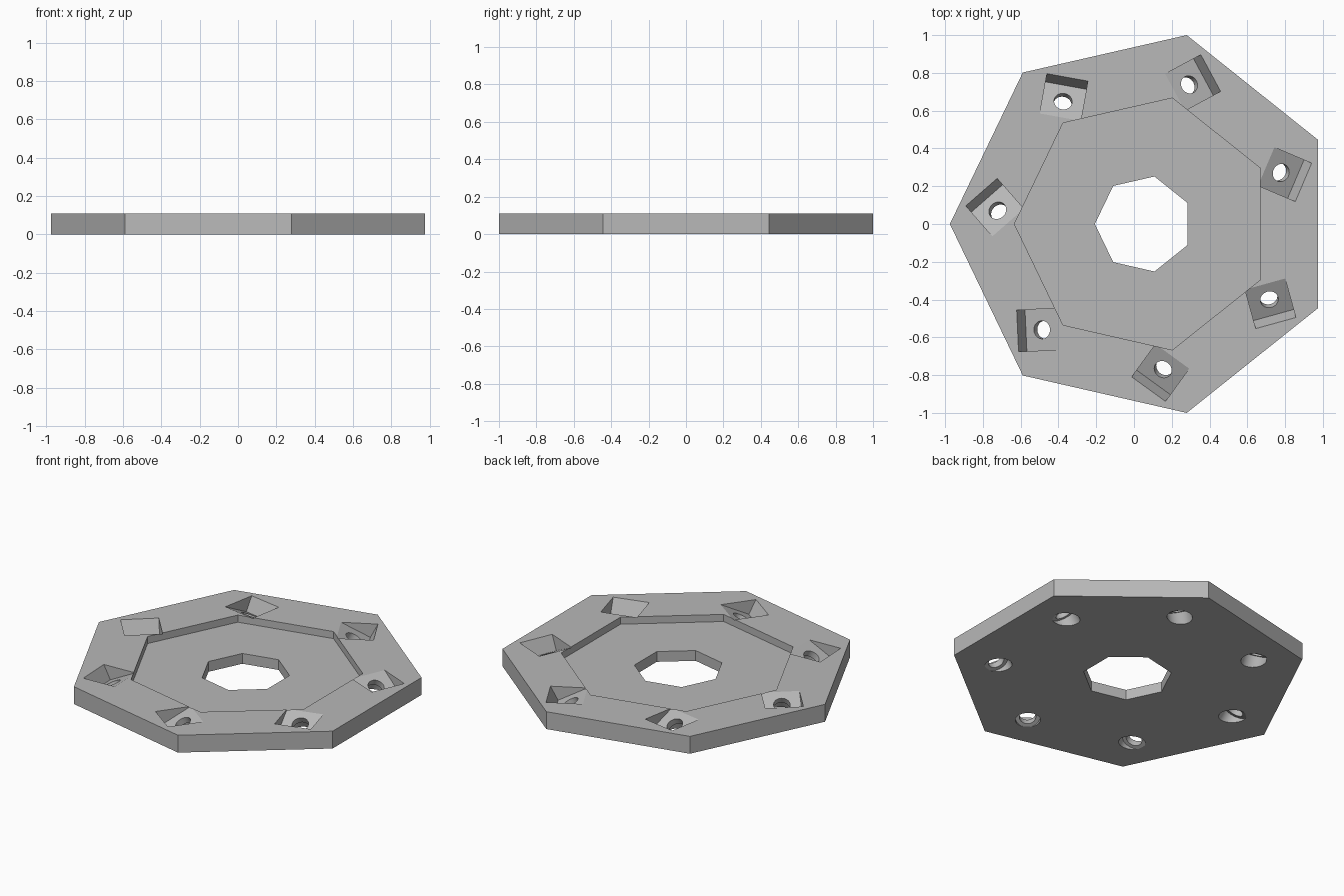
import bpy, math
from mathutils import Matrix, Vector

cube = bpy.data.objects.get("Cube")
if cube:
    bpy.data.objects.remove(cube, do_unlink=True)

SIDES = 7
CENTRE_X = 0.0508
THICK = 0.11
RECESS_Z = 0.065
TILT = math.radians(27)
STEP = math.tau / SIDES

grey = bpy.data.materials.new("machined grey")
grey.use_nodes = True
colour = (0.48, 0.48, 0.48, 1)
grey.diffuse_color = colour
grey.node_tree.nodes["Principled BSDF"].inputs["Base Color"].default_value = colour


def prism(name, sides, radius, z0, z1, matrix, start=0.0):
    """Straight prism with a regular outline, placed by a matrix."""
    ring = [start + math.tau * i / sides for i in range(sides)]
    verts = [(radius * math.cos(a), radius * math.sin(a), z) for z in (z0, z1) for a in ring]
    faces = [tuple(reversed(range(sides))), tuple(range(sides, 2 * sides))]
    for i in range(sides):
        j = (i + 1) % sides
        faces.append((i, j, j + sides, i + sides))
    mesh = bpy.data.meshes.new(name)
    mesh.from_pydata(verts, [], faces)
    mesh.materials.append(grey)
    obj = bpy.data.objects.new(name, mesh)
    obj.matrix_world = matrix
    bpy.context.collection.objects.link(obj)
    return obj


def box(name, low, high, matrix):
    """Box between two local corners, from a four sided prism."""
    obj = prism(name, 4, math.sqrt(0.5), -0.5, 0.5, Matrix(), math.pi / 4)
    low, high = Vector(low), Vector(high)
    obj.data.transform(Matrix.Translation((low + high) / 2) @ Matrix.Diagonal((*(high - low), 1)))
    obj.matrix_world = matrix
    return obj


def cut(target, cutter):
    cutter.hide_render = True
    mod = target.modifiers.new("cut", "BOOLEAN")
    mod.operation = "DIFFERENCE"
    mod.solver = "EXACT"
    mod.object = cutter
    bpy.context.view_layer.objects.active = target
    bpy.ops.object.modifier_apply(modifier=mod.name)
    bpy.data.objects.remove(cutter, do_unlink=True)


# Seven sided disc with a shallow recess and a central bore
centre = Matrix.Translation((CENTRE_X, 0, 0))
disc = prism("cutter_disc", SIDES, 1.0257, 0, THICK, centre, math.pi)
cut(disc, prism("recess", SIDES, 0.684, RECESS_Z, 0.3, centre, math.pi))
cut(disc, prism("bore", SIDES, 0.258, -0.2, 0.3, centre, math.pi))

# Tilted insert pockets, each with a screw hole and a wider bore underneath
floor_z = THICK - 0.085 * math.tan(TILT)
floor_half = 0.085 / math.cos(TILT)
seat = Matrix.Translation((-0.538, -0.56, floor_z)) @ Matrix.Rotation(math.radians(2.6), 4, "Z")
seat = seat @ Matrix.Rotation(-TILT, 4, "Y")
for i in range(SIDES):
    place = centre @ Matrix.Rotation(i * STEP, 4, "Z") @ seat
    cut(disc, box("pocket", (-floor_half, -0.11, 0), (0.2, 0.11, 0.25), place))
    cut(disc, prism("screw_hole", 32, 0.048, -0.2, 0.05, place))
    cut(disc, prism("nut_bore", 32, 0.072, -0.25, -0.04, place))

# Smooth bores, crisp edges elsewhere
bpy.ops.object.select_all(action="DESELECT")
disc.select_set(True)
bpy.context.view_layer.objects.active = disc
bpy.ops.object.shade_smooth_by_angle(angle=math.radians(25))
